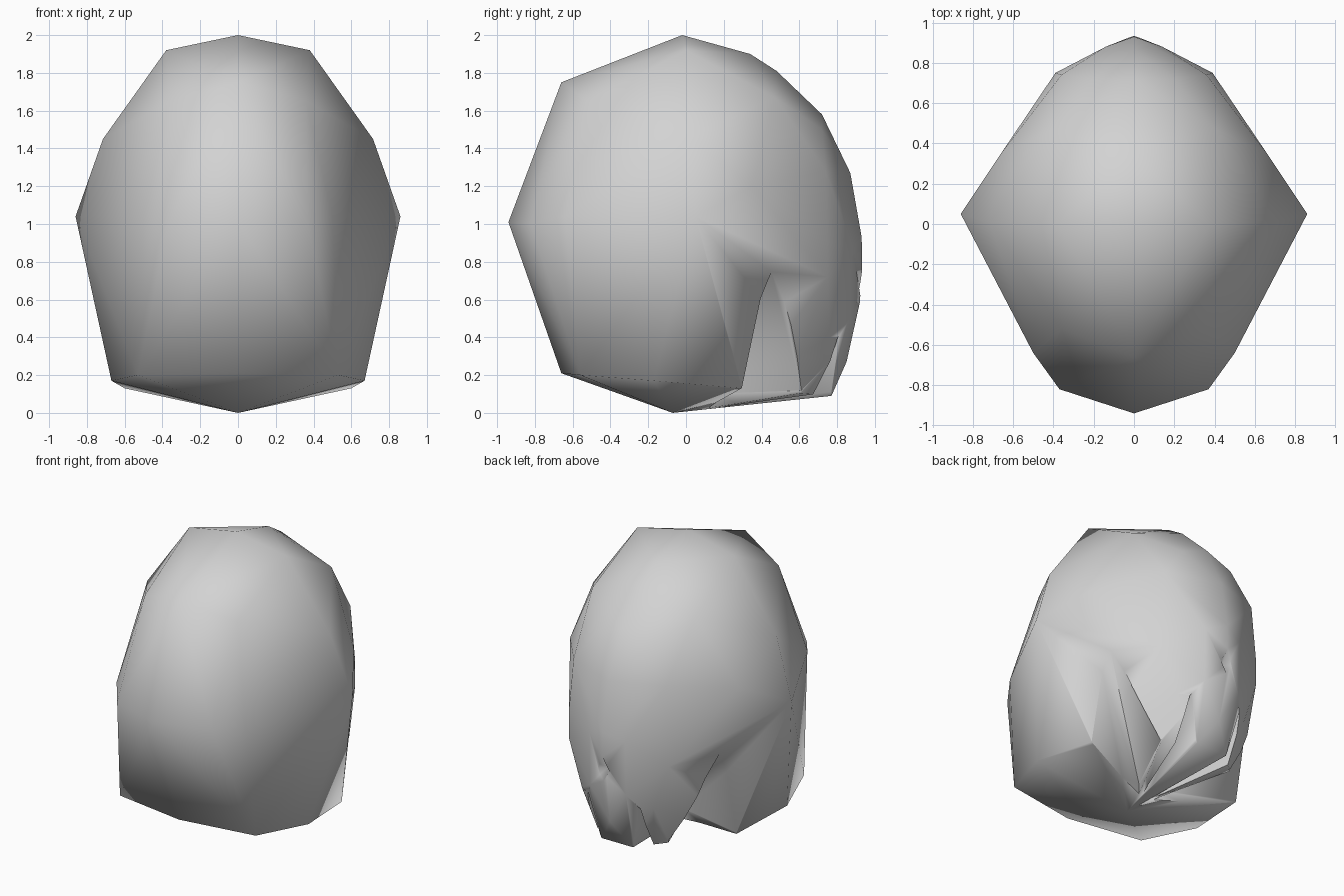
import bpy, bmesh

cube = bpy.data.objects.get("Cube")
if cube:
    bpy.data.objects.remove(cube, do_unlink=True)

# One plain grey
GREY = (0.65, 0.65, 0.65, 1)
grey = bpy.data.materials.new("light_grey")
grey.use_nodes = True
grey.diffuse_color = GREY
grey.node_tree.nodes["Principled BSDF"].inputs["Base Color"].default_value = GREY


def hull(name, points):
    """Closed convex solid around the given points."""
    bm = bmesh.new()
    for p in points:
        bm.verts.new(p)
    res = bmesh.ops.convex_hull(bm, input=bm.verts[:])
    loose = {g for g in res["geom_interior"] + res["geom_unused"]
             if isinstance(g, bmesh.types.BMVert)}
    bmesh.ops.delete(bm, geom=list(loose), context="VERTS")
    bmesh.ops.recalc_face_normals(bm, faces=bm.faces[:])
    for f in bm.faces:
        f.smooth = True
    mesh = bpy.data.meshes.new(name)
    bm.to_mesh(mesh)
    bm.free()
    mesh.materials.append(grey)
    obj = bpy.data.objects.new(name, mesh)
    bpy.context.collection.objects.link(obj)
    return obj


def mirrored(points):
    return points + [(-x, y, z) for x, y, z in points]


# Centre line, from the base point round the front, crown and back
centre = [(0, -0.07, 0), (0, -0.66, 0.21), (0, -0.94, 1.01), (0, -0.66, 1.75),
          (0, -0.02, 2.0), (0, 0.34, 1.9), (0, 0.48, 1.81), (0, 0.72, 1.58),
          (0, 0.87, 1.27), (0, 0.93, 0.93), (0, 0.935, 0.65), (0, 0.85, 0.27),
          (0, 0.77, 0.09)]
# One flank, in tiers from the crown down to the base
flank = [(0.38, 0.0, 1.92), (0.36, -0.52, 1.65), (0.40, 0.47, 1.67),
         (0.715, 0.01, 1.45), (0.48, -0.44, 1.42), (0.20, 0.72, 1.50),
         (0.36, 0.74, 1.28), (0.66, 0.35, 1.20),
         (0.86, 0.05, 1.04), (0.50, -0.64, 1.04), (0.37, -0.82, 1.0),
         (0.39, 0.75, 0.90), (0.39, 0.75, 0.72), (0.14, 0.88, 0.88),
         (0.28, 0.76, 0.40), (0.14, 0.87, 0.50),
         (0.53, -0.56, 0.20), (0.67, -0.17, 0.17), (0.60, 0.30, 0.13),
         (0.22, 0.64, 0.10), (0.12, 0.77, 0.09)]
body = hull("body", centre + mirrored(flank))

# Cutters: deep side folds and narrow rear slots, both running in towards
# the base point, and a small diamond dent at the back
cutters = [hull("dent_cutter", [(-0.10, 0.98, 0.66), (0.10, 0.98, 0.66), (0, 0.98, 0.83),
                                (0, 0.98, 0.49), (0, 0.87, 0.66)])]
fold = [(0.62, 0.48, 0.80), (0.80, 0.50, 0.80), (0.75, 0.30, -0.06), (0.56, 0.31, -0.06),
        (0.06, 0.12, -0.06), (0.06, 0.12, 0.10), (0.28, 0.61, -0.06), (0.29, 0.61, 0.12),
        (0.50, 0.80, -0.06)]
slot = [(0.20, 0.81, 0.44), (0.11, 0.86, -0.06), (0.27, 0.73, -0.06),
        (0.215, 0.63, -0.06), (0.04, 0.14, -0.06), (0.04, 0.14, 0.05)]
for s in (1, -1):
    for name, pts in (("fold_cutter", fold), ("slot_cutter", slot)):
        cutters.append(hull(name, [(s * x, y, z) for x, y, z in pts]))

bpy.ops.object.select_all(action="DESELECT")
bpy.context.view_layer.objects.active = body
body.select_set(True)
for c in cutters:
    c.hide_render = True
    mod = body.modifiers.new("cut", "BOOLEAN")
    mod.operation = "DIFFERENCE"
    mod.solver = "EXACT"
    mod.object = c
    bpy.ops.object.modifier_apply(modifier=mod.name)
for c in cutters:
    bpy.data.objects.remove(c, do_unlink=True)

# Soft shading over the whole form, crisp only at the tightest lips
bpy.ops.object.shade_smooth_by_angle(angle=1.5)
